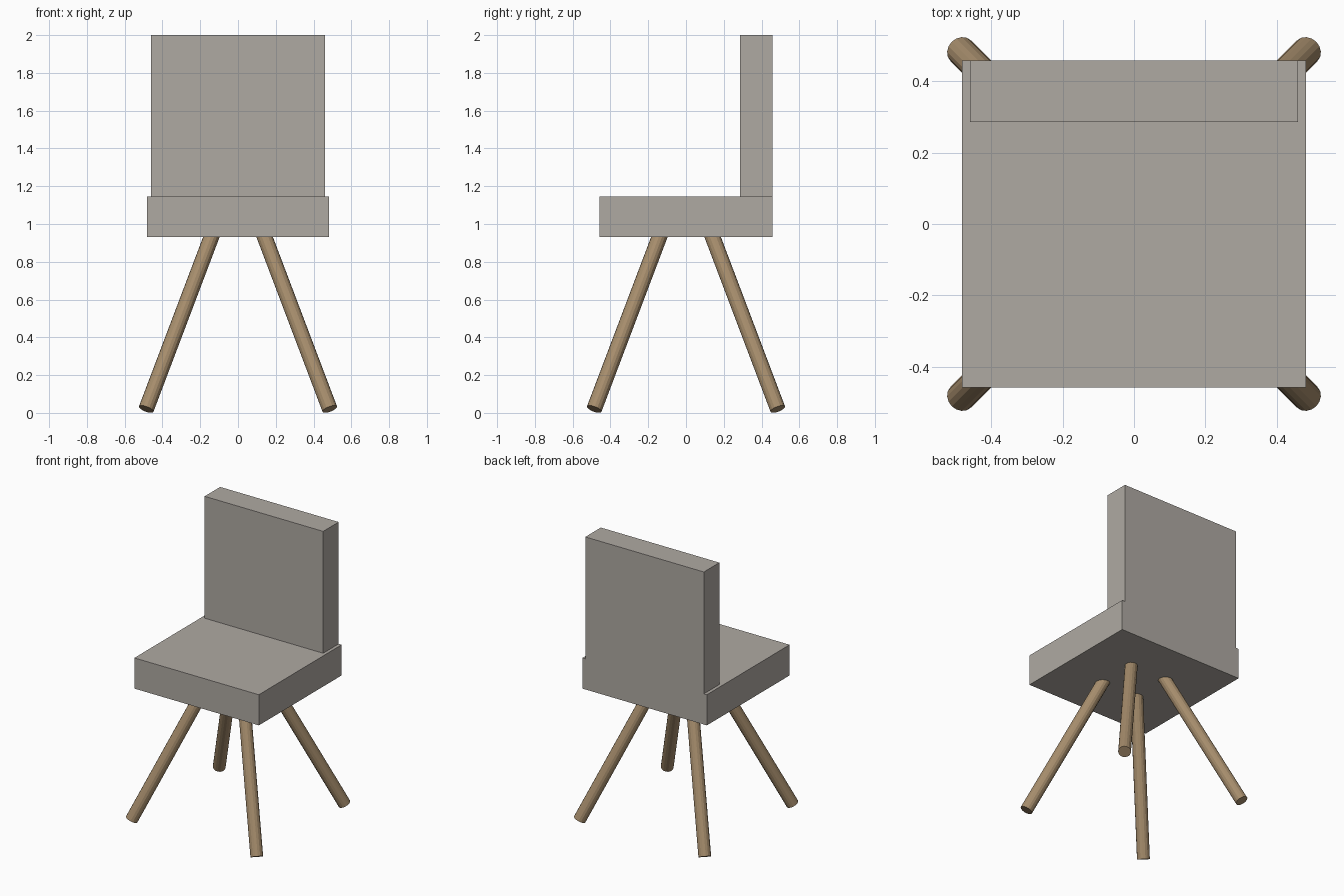
import bpy
from mathutils import Vector

cube = bpy.data.objects.get("Cube")
if cube:
    bpy.data.objects.remove(cube, do_unlink=True)


def make_material(name, rgb):
    mat = bpy.data.materials.new(name)
    mat.use_nodes = True
    color = (*rgb, 1.0)
    mat.diffuse_color = color
    mat.node_tree.nodes["Principled BSDF"].inputs["Base Color"].default_value = color
    return mat


fabric = make_material("warm_grey_fabric", (0.43, 0.40, 0.365))
wood = make_material("light_brown_wood", (0.38, 0.265, 0.15))


def add_box(name, low, high, mat):
    low, high = Vector(low), Vector(high)
    bpy.ops.mesh.primitive_cube_add(size=1, location=(low + high) / 2)
    obj = bpy.context.object
    obj.name = name
    obj.scale = high - low
    bpy.ops.object.transform_apply(location=False, rotation=False, scale=True)
    obj.data.materials.append(mat)


def add_rod(name, start, end, radius, mat):
    start, end = Vector(start), Vector(end)
    axis = end - start
    bpy.ops.mesh.primitive_cylinder_add(vertices=16, radius=radius, depth=axis.length,
                                        location=(start + end) / 2)
    obj = bpy.context.object
    obj.name = name
    obj.rotation_euler = axis.to_track_quat("Z", "Y").to_euler()
    obj.data.materials.append(mat)


# Thick seat cushion and upright back, flush at the rear
add_box("seat", (-0.483, -0.459, 0.93), (0.483, 0.459, 1.145), fabric)
add_box("backrest", (-0.46, 0.287, 1.145), (0.46, 0.459, 2.0), fabric)

# Four round legs splayed along the diagonals, ending inside the seat
for side, sx in (("left", 1), ("right", -1)):
    for end, sy in (("front", -1), ("back", 1)):
        add_rod(f"{end}_{side}_leg", (sx * 0.486, sy * 0.486, 0.02),
                (sx * 0.115, sy * 0.115, 1.0), 0.041, wood)
